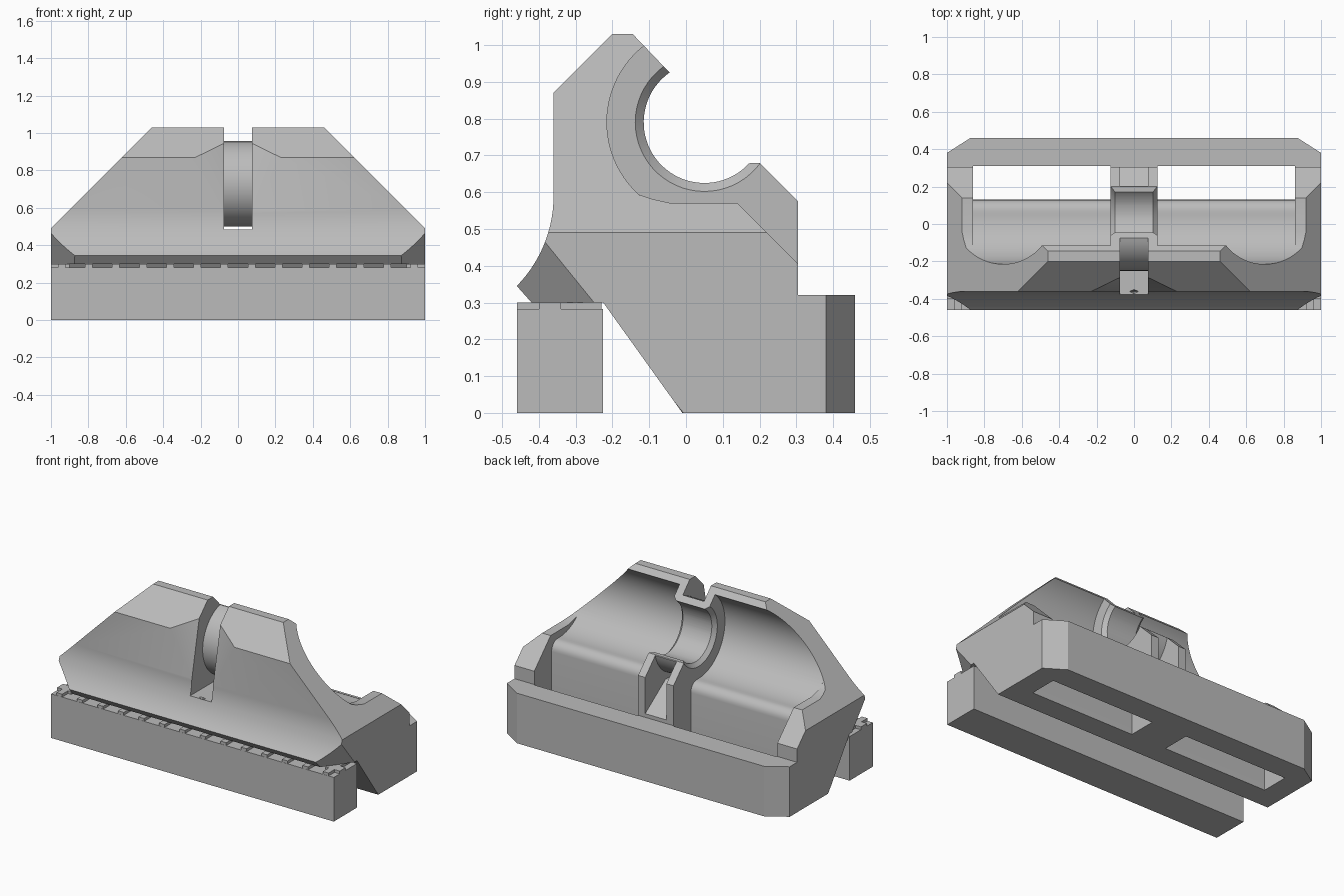
import bpy, bmesh, math
from mathutils import Vector

if "Cube" in bpy.data.objects:
    bpy.data.objects.remove(bpy.data.objects["Cube"], do_unlink=True)

grey = bpy.data.materials.new("plain grey")
grey.use_nodes = True
grey.diffuse_color = (0.5, 0.5, 0.5, 1)
grey.node_tree.nodes["Principled BSDF"].inputs["Base Color"].default_value = (0.5, 0.5, 0.5, 1)


def make(name, bm):
    bmesh.ops.recalc_face_normals(bm, faces=bm.faces)
    mesh = bpy.data.meshes.new(name)
    bm.to_mesh(mesh)
    bm.free()
    mesh.materials.append(grey)
    ob = bpy.data.objects.new(name, mesh)
    bpy.context.collection.objects.link(ob)
    return ob


def arc(cy, cz, r, a, b, n):
    angles = [math.radians(a + (b - a) * i / n) for i in range(n + 1)]
    return [(cy + r * math.cos(t), cz + r * math.sin(t)) for t in angles]


def prism(points, x0, x1):
    """Side profile (y, z) extruded along x."""
    bm = bmesh.new()
    face = bm.faces.new([bm.verts.new((x0, y, z)) for y, z in points])
    ext = bmesh.ops.extrude_face_region(bm, geom=[face])
    moved = [v for v in ext["geom"] if isinstance(v, bmesh.types.BMVert)]
    bmesh.ops.translate(bm, verts=moved, vec=(x1 - x0, 0, 0))
    return bm


def add_box(bm, x0, x1, y0, y1, z0, z1):
    verts = bmesh.ops.create_cube(bm, size=1)["verts"]
    bmesh.ops.scale(bm, vec=(x1 - x0, y1 - y0, z1 - z0), verts=verts)
    bmesh.ops.translate(bm, vec=((x0 + x1) / 2, (y0 + y1) / 2, (z0 + z1) / 2), verts=verts)


def trim(bm, point, normal):
    """Cut away everything beyond a plane and close the cut."""
    geom = bm.verts[:] + bm.edges[:] + bm.faces[:]
    bmesh.ops.bisect_plane(bm, geom=geom, plane_co=point, plane_no=Vector(normal).normalized(),
                           clear_outer=True)
    bmesh.ops.holes_fill(bm, edges=[e for e in bm.edges if e.is_boundary], sides=0)


def carve(target, bm):
    cutter = make("cutter", bm)
    cutter.hide_render = True
    mod = target.modifiers.new("carve", "BOOLEAN")
    mod.operation = "DIFFERENCE"
    mod.solver = "EXACT"
    mod.object = cutter
    bpy.context.view_layer.update()
    result = bpy.data.meshes.new_from_object(
        target.evaluated_get(bpy.context.evaluated_depsgraph_get()))
    target.modifiers.clear()
    target.data = result
    bpy.data.objects.remove(cutter, do_unlink=True)


# Clamp body: full side profile with the round saddle, trimmed at the ends
profile = [(-0.01, 0), (0.46, 0), (0.46, 0.32), (0.305, 0.32), (0.305, 0.575), (0.2, 0.68)]
profile += arc(0.05, 0.79, 0.165, 317.5, 125, 40)
profile += [(-0.145, 1.03), (-0.2, 1.03), (-0.36, 0.87)]
profile += arc(-0.71, 0.59, 0.35, 0, -44.4, 14)
profile += [(-0.42, 0.3), (-0.225, 0.3)]
bm = prism(profile, -1, 1)
for s in (-1, 1):
    trim(bm, (s, 0, 0.49), (s, 0, 1))
    trim(bm, (s, 0.38, 0), (0.08 * s, 0.125, 0))
    trim(bm, (s, -0.25, 0.3), (0.0255 * s, -0.01875, -0.0152))
body = make("clamp_body", bm)

# Round cavity with a through pocket, and the ledges on the end arms
outside = [(0.6, 0.35), (0.6, 1.2), (0, 1.2)]
pocket = arc(0.05, 0.79, 0.265, 128, 270, 36)
pocket += arc(0.07, 0.465, 0.06, 90, 0, 6)
pocket += [(0.13, -0.1), (0.31, -0.1), (0.31, 0.35)] + outside
ledge = arc(0.05, 0.79, 0.265, 128, 228, 28)
ledge += [(-0.09, 0.581), (-0.04, 0.57), (0.14, 0.57), (0.36, 0.35)] + outside
for s in (-1, 1):
    carve(body, prism(pocket, 0.125 * s, 0.86 * s))
    carve(body, prism(ledge, 0.86 * s, 1.1 * s))

# Strap channel wrapping round the back of the saddle
channel = [(-0.6, 0.485), (0.1, 0.485), (0.31, 0.34), (0.36, 0.34), (0.36, 0.75), (0.25, 0.75)]
channel += arc(-0.02, 0.73, 0.23, -12, -256, 48)
channel += [(-0.05, 1.2), (-0.6, 1.2)]
carve(body, prism(channel, -0.075, 0.075))

# Tapered recess at the mouth of the channel
bm = bmesh.new()
for co in ((0.23, -0.361, 0.87), (-0.23, -0.361, 0.87), (0, -0.249, 0.981),
           (0, -0.36, 0.44), (0, -0.5, 0.9)):
    bm.verts.new(co)
bmesh.ops.convex_hull(bm, input=bm.verts[:])
carve(body, bm)

# Chamfered rims of the saddle
for s in (-1, 1):
    bm = bmesh.new()
    rings = [[bm.verts.new((x * s, y, z)) for y, z in arc(0.05, 0.79, r, 0, 354, 59)]
             for x, r in ((0.1, 0.163), (0.13, 0.193))]
    for i in range(60):
        j = (i + 1) % 60
        bm.faces.new((rings[0][i], rings[0][j], rings[1][j], rings[1][i]))
    for ring in rings:
        bm.faces.new(ring)
    carve(body, bm)

# Front support block with small break-away teeth
bm = bmesh.new()
add_box(bm, -1, 1, -0.46, -0.225, 0, 0.282)
block = make("support_block", bm)
bm = bmesh.new()
for i in range(14):
    x = (i - 6.5) * 0.145
    add_box(bm, x - 0.02, x + 0.02, -0.459, -0.23, 0.28, 0.3)
for s in (-1, 1):
    add_box(bm, s * 0.95 - 0.05, s * 0.95 + 0.05, -0.4, -0.34, 0.28, 0.3)
teeth = make("support_teeth", bm)

# Smooth the curved walls, keep the creases crisp
bpy.ops.object.select_all(action="DESELECT")
body.select_set(True)
bpy.context.view_layer.objects.active = body
bpy.ops.object.shade_smooth_by_angle(angle=math.radians(25))
